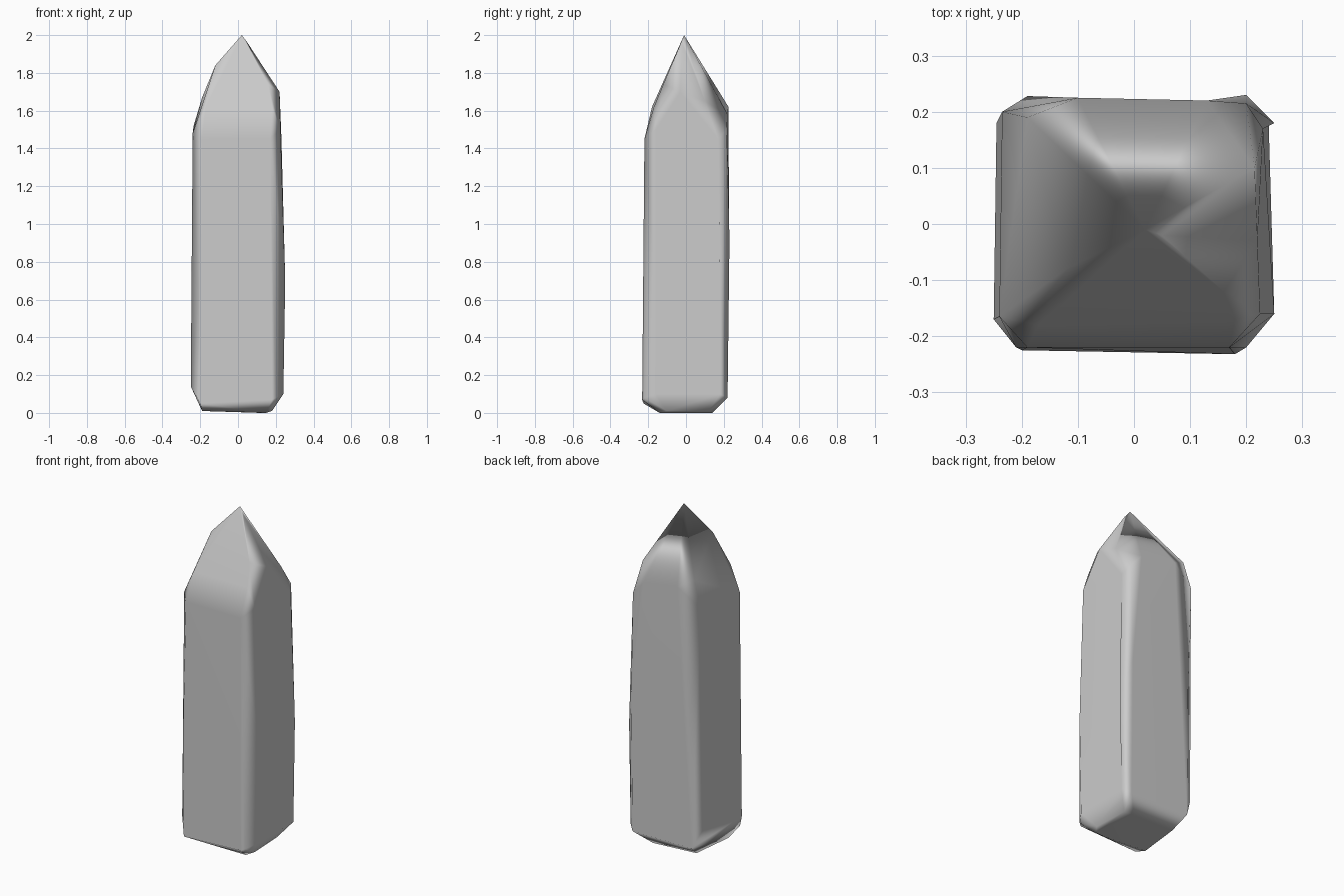
import bpy
import bmesh

# Remove the default cube
cube = bpy.data.objects.get("Cube")
if cube:
    bpy.data.objects.remove(cube, do_unlink=True)


def make_material(name, colour):
    material = bpy.data.materials.new(name)
    material.use_nodes = True
    material.diffuse_color = colour
    shader = material.node_tree.nodes["Principled BSDF"]
    shader.inputs["Base Color"].default_value = colour
    shader.inputs["Roughness"].default_value = 0.8
    return material


def make_convex_stone(name, outline_points, material):
    """Wrap a tight convex skin around the key corners of a cut stone."""
    bm = bmesh.new()
    for point in outline_points:
        bm.verts.new(point)
    result = bmesh.ops.convex_hull(bm, input=bm.verts)
    loose = {item for item in result["geom_interior"] + result["geom_unused"]
             if isinstance(item, bmesh.types.BMVert)}
    bmesh.ops.delete(bm, geom=list(loose), context="VERTS")
    # Merge nearly coplanar triangles into broad facets
    bmesh.ops.dissolve_limit(bm, angle_limit=0.06, verts=bm.verts, edges=bm.edges)
    bmesh.ops.recalc_face_normals(bm, faces=bm.faces)
    mesh = bpy.data.meshes.new(name)
    bm.to_mesh(mesh)
    bm.free()
    mesh.materials.append(material)
    mesh.shade_smooth()
    stone = bpy.data.objects.new(name, mesh)
    bpy.context.collection.objects.link(stone)
    # Keep broad facets flat while narrow chamfers blend between them
    weighted = stone.modifiers.new("facet_normals", "WEIGHTED_NORMAL")
    weighted.weight = 70
    return stone


# Narrow underside, tilted slightly
base = [(-.19, -.13, .01), (.15, -.14, 0), (.18, -.1, .01),
        (.17, .12, .01), (.12, .14, 0), (-.16, .13, .01)]

# Lower rim where the walls begin
lower_rim = [(-.2, -.225, .05), (.18, -.232, .07), (.2, -.22, .08), (.24, -.16, .1),
             (.24, .18, .1), (.2, .22, .08), (-.19, .22, .08),
             (-.245, .18, .2), (-.25, -.17, .14)]

# Slight belly of the shaft
belly = [(.25, -.16, .7), (.25, .18, .7), (.2, .23, .9), (-.1, .233, .9),
         (-.19, .228, .9), (-.245, .19, .9), (-.21, -.22, .6)]

# Shoulder where the shaft turns into the point
shoulder = [(-.19, -.22, 1.45), (.17, -.22, 1.45), (.225, -.16, 1.5),
            (.23, .17, 1.45), (.2, .215, 1.5), (.13, .22, 1.58), (-.1, .225, 1.62),
            (-.235, .2, 1.52), (-.24, -.165, 1.48),
            (-.17, -.18, 1.62), (.18, -.17, 1.62),
            (.22, -.03, 1.7), (.215, .1, 1.65), (-.19, .19, 1.67)]

# Off-centre tip with its ridge corners
tip = [(-.12, -.08, 1.84), (.16, -.12, 1.74), (.05, -.02, 1.96), (.02, -.01, 2)]

stone_grey = make_material("stone grey", (0.6, 0.6, 0.6, 1))
make_convex_stone("standing_stone", base + lower_rim + belly + shoulder + tip, stone_grey)
